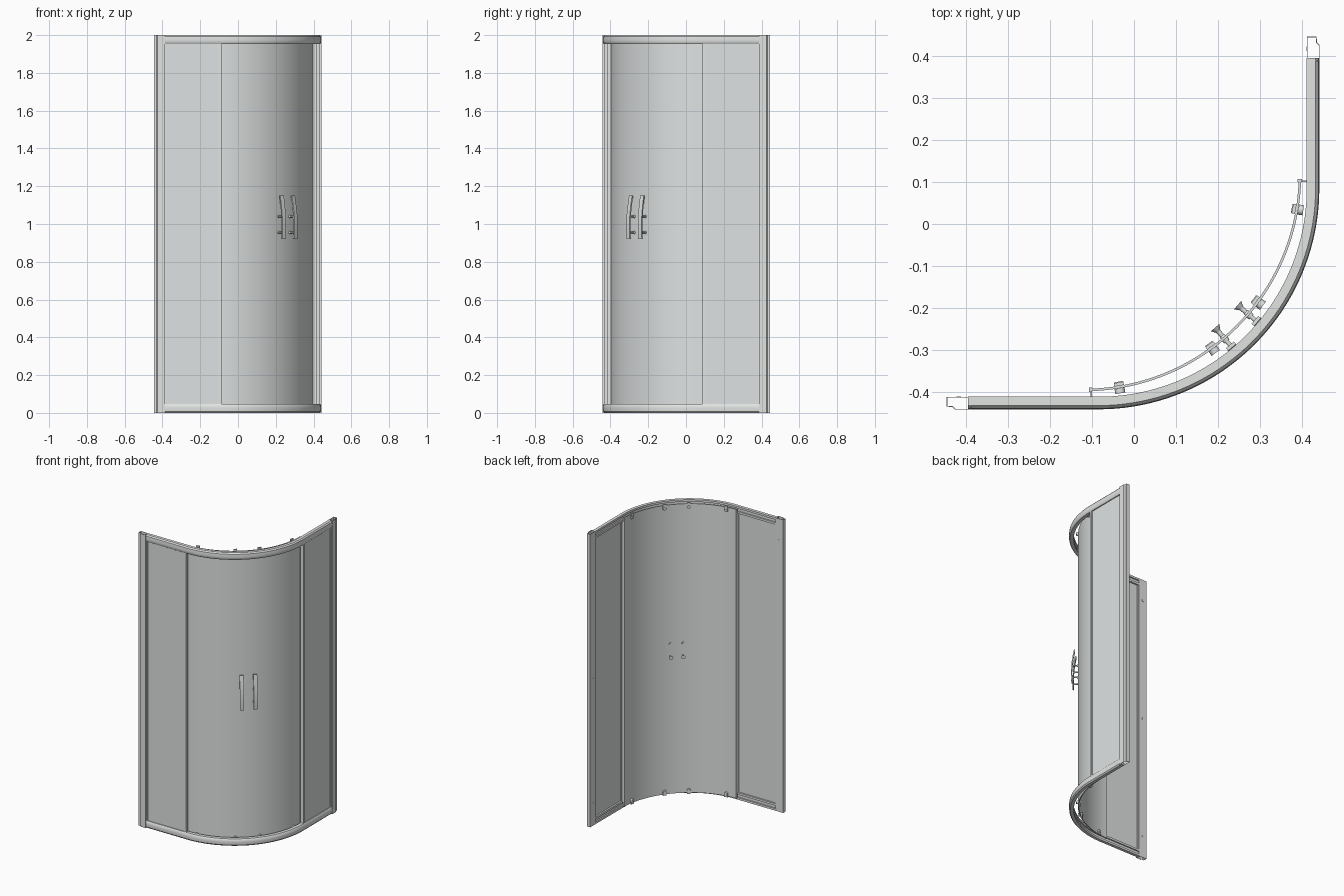
import bpy, bmesh, math
from mathutils import Vector, Matrix

cube = bpy.data.objects.get("Cube")
if cube:
    bpy.data.objects.remove(cube, do_unlink=True)


def material(name, rgb):
    m = bpy.data.materials.new(name)
    m.use_nodes = True
    m.diffuse_color = (*rgb, 1)
    m.node_tree.nodes["Principled BSDF"].inputs["Base Color"].default_value = (*rgb, 1)
    return m


ALU = material("brushed aluminium", (0.76, 0.78, 0.765))
GLASS = material("frosted glass", (0.74, 0.765, 0.765))

# Reflection that swaps the two walls of the corner
SWAP = Matrix(((0, -1, 0, 0), (-1, 0, 0, 0), (0, 0, 1, 0), (0, 0, 0, 1)))


def finish(name, bm, mat, mirror=True, smooth=True):
    """Turn a bmesh into an object, plus its reflection on the other wall."""
    bmesh.ops.recalc_face_normals(bm, faces=bm.faces)
    result = []
    for side in (["left", "right"] if mirror else [""]):
        if side == "right":
            bm.transform(SWAP)
            bmesh.ops.reverse_faces(bm, faces=bm.faces)
        label = f"{side}_{name}" if side else name
        me = bpy.data.meshes.new(label)
        bm.to_mesh(me)
        me.materials.append(mat)
        if smooth:
            me.shade_smooth()
            me.set_sharp_from_angle(angle=math.radians(30))
        ob = bpy.data.objects.new(label, me)
        bpy.context.collection.objects.link(ob)
        result.append(ob)
    bm.free()
    return result


def sweep(name, path, profile, mat, mirror=True):
    """Sweep an (offset, z) profile along (point, outward normal) pairs."""
    bm = bmesh.new()
    rings = []
    for p, n in path:
        rings.append([bm.verts.new((p.x + n.x * o, p.y + n.y * o, z)) for o, z in profile])
    k = len(profile)
    for a, b in zip(rings, rings[1:]):
        for i in range(k):
            bm.faces.new((a[i], a[(i + 1) % k], b[(i + 1) % k], b[i]))
    bm.faces.new(rings[0])
    bm.faces.new(rings[-1])
    return finish(name, bm, mat, mirror)


def box(name, lo, hi, mat):
    bm = bmesh.new()
    bmesh.ops.create_cube(bm, size=1)
    lo, hi = Vector(lo), Vector(hi)
    for v in bm.verts:
        v.co = (lo + hi) / 2 + v.co * (hi - lo)
    return finish(name, bm, mat, smooth=False)


def arc(c, r, a0, a1, steps):
    out = []
    for i in range(steps + 1):
        a = math.radians(a0 + (a1 - a0) * i / steps)
        n = Vector((math.cos(a), math.sin(a)))
        out.append((Vector((-c, c)) + n * r, n))
    return out


def rect(w, z0, z1):
    return [(-w, z0), (w, z0), (w, z1), (-w, z1)]


DOOR_C, DOOR_R = 0.12, 0.515


def stud(name, angle, z, r0, r1, d0, d1):
    """Radial pin on the door, from offset d0 to d1, radius r0 to r1."""
    a = math.radians(angle)
    n = Vector((math.cos(a), math.sin(a), 0))
    centre = Vector((-DOOR_C, DOOR_C, z)) + n * (DOOR_R + (d0 + d1) / 2)
    bm = bmesh.new()
    bmesh.ops.create_cone(bm, cap_ends=True, segments=20, radius1=r0, radius2=r1, depth=d1 - d0,
                          matrix=Matrix.Translation(centre) @ n.to_track_quat("Z", "Y").to_matrix().to_4x4())
    finish(name, bm, ALU)


# Curved rails, straight at both ends, with a groove on the inside
rail_path = ([(Vector((-0.395, -0.426)), Vector((0, -1)))]
             + arc(0.085, 0.511, -90, 0, 40)
             + [(Vector((0.426, 0.395)), Vector((1, 0)))])
rail = [(-.015, .048), (.008, .048), (.013, .041), (.015, .027), (.013, .008), (.006, 0),
        (-.015, 0), (-.015, .014), (-.006, .014), (-.006, .034), (-.015, .034)]
sweep("bottom_rail", rail_path, rail, ALU, False)
sweep("top_rail", rail_path, [(o, 2 - z) for o, z in rail], ALU, False)

# Hollow wall posts with a chamfered outer corner
bm = bmesh.new()
outline = [(.412, .445), (.412, .388), (.441, .388), (.441, .425), (.434, .432), (.434, .445)]
low = [bm.verts.new((x, y, 0)) for x, y in outline]
high = [bm.verts.new((x, y, 2)) for x, y in outline]
for i in range(len(outline)):
    j = (i + 1) % len(outline)
    bm.faces.new((low[i], low[j], high[j], high[i]))
for ob in finish("wall_post", bm, ALU, smooth=False):
    mod = ob.modifiers.new("wall", "SOLIDIFY")
    mod.thickness = 0.002
    mod.offset = 0

# Screws in the posts
for z in (0.15, 1.0, 1.85):
    box("post_screw", (.410, .412, z - .006), (.413, .422, z + .006), ALU)

# Fixed panes, their frame strips and end profiles
box("fixed_pane", (.422, .092, .03), (.428, .395, 1.97), GLASS)
box("pane_wall_strip", (.417, .38, .045), (.433, .39, 1.955), ALU)
box("pane_end_profile", (.412, .088, .045), (.433, .105, 1.955), ALU)

# Curved sliding doors
sweep("door", arc(DOOR_C, DOOR_R, -44.7, -1.7, 28), rect(.003, .016, 1.988), GLASS)
sweep("door_meeting_seal", arc(DOOR_C, DOOR_R, -45, -44.6, 2), rect(.003, .016, 1.988), GLASS)
box("door_edge_strip", (.389, .1, .016), (.4, .107, 1.988), ALU)
box("door_edge_flap", (.398, .1, .045), (.412, .104, 1.955), ALU)

# Rollers and their clips, tucked behind the rails
for angle in (-36.4, -9.5):
    for z, edge in ((.034, .012), (1.968, 1.998)):
        stud("roller_cap", angle, z, .010, .012, -.013, -.003)
        stud("roller_wheel", angle, z, .012, .012, .003, .015)
        sweep("roller_clip", arc(DOOR_C, DOOR_R - .007, angle - 1.3, angle + 1.3, 2),
              rect(.004, min(z, edge), max(z, edge)), ALU)

# Bowed handles, fixing studs and inner knobs
GRIP = -40.5
bow = [(.92, .037), (.96, .0395), (1.0, .040), (1.05, .037), (1.1, .030), (1.15, .021)]
grip_profile = [(d, z) for z, d in bow] + [(d + .008, z) for z, d in reversed(bow)]
sweep("handle_bar", arc(DOOR_C, DOOR_R, GRIP - 1.3, GRIP + 1.3, 4), grip_profile, ALU)
for z in (.955, 1.04):
    stud("handle_stud", GRIP, z, .005, .005, -.004, .040)
    stud("handle_collar", GRIP, z, .009, .008, .002, .010)
stud("knob_stem", GRIP, .955, .006, .005, -.024, -.002)
stud("knob_head", GRIP, .955, .013, .006, -.033, -.021)
stud("inner_screw", GRIP, 1.04, .006, .008, -.008, -.002)
